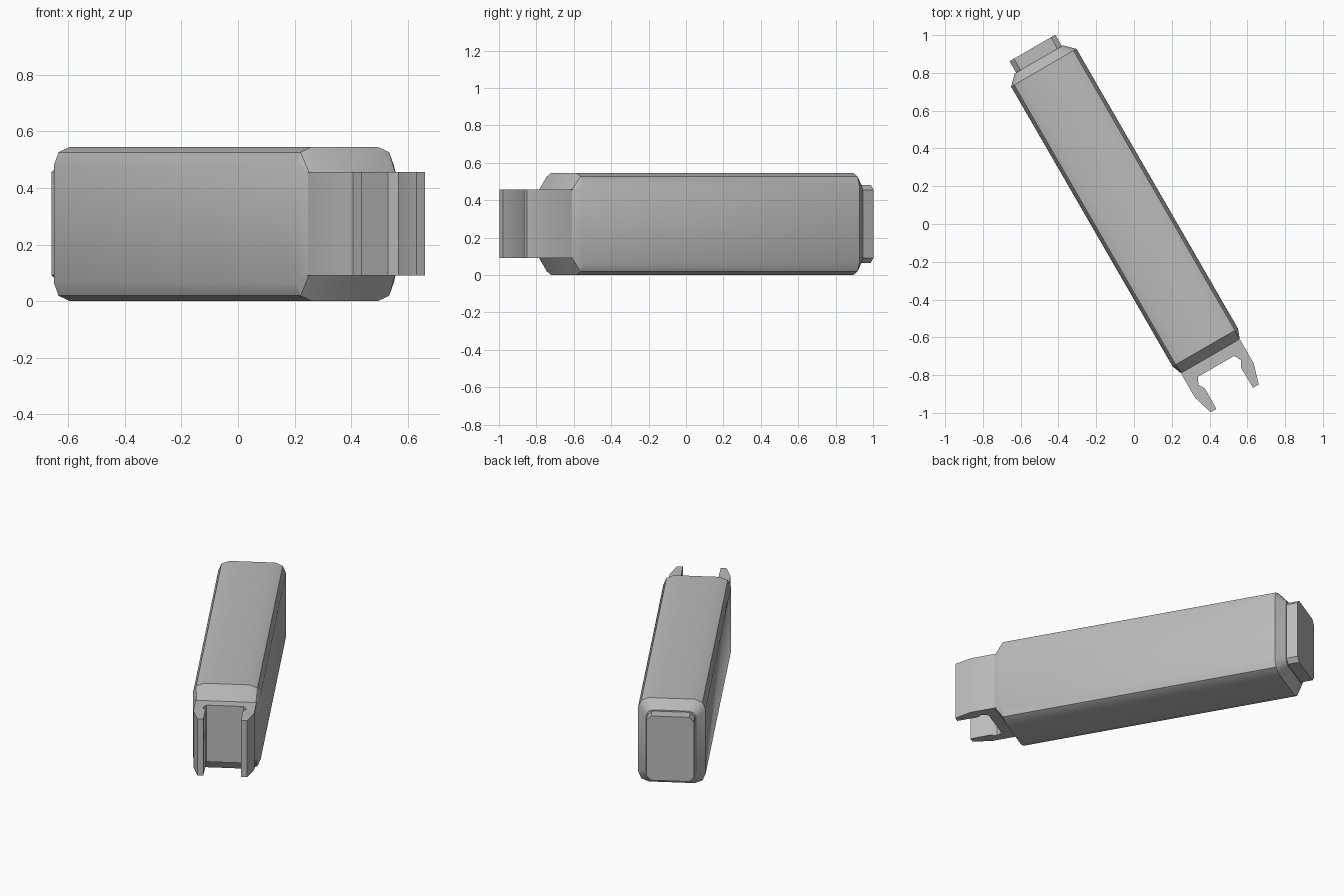
import bpy, bmesh, math
from mathutils import Matrix

old = bpy.data.objects.get("Cube")
if old:
    bpy.data.objects.remove(old, do_unlink=True)

grey = bpy.data.materials.new("mid grey")
grey.diffuse_color = (0.5, 0.5, 0.5, 1)
grey.use_nodes = True
grey.node_tree.nodes["Principled BSDF"].inputs["Base Color"].default_value = (0.5, 0.5, 0.5, 1)

# Parts are built along local x, then turned diagonally
TURN = Matrix.Rotation(math.radians(-60), 4, 'Z')


def rounded_ring(x, half, low, high, radius, segments):
    """Rounded rectangle in the plane at x."""
    points = []
    corners = [(half, high), (-half, high), (-half, low), (half, low)]
    for i, (y, z) in enumerate(corners):
        cy = y - math.copysign(radius, y)
        cz = z - radius if z == high else z + radius
        for s in range(segments + 1):
            a = math.pi / 2 * (i + s / segments)
            points.append((x, cy + radius * math.cos(a), cz + radius * math.sin(a)))
    return points


def loft(name, rings):
    """Skin matching rings into a closed solid."""
    bm = bmesh.new()
    loops = [[bm.verts.new(p) for p in ring] for ring in rings]
    for a, b in zip(loops, loops[1:]):
        for i in range(len(a)):
            j = (i + 1) % len(a)
            bm.faces.new((a[i], a[j], b[j], b[i]))
    bm.faces.new(loops[0])
    bm.faces.new(loops[-1])
    bmesh.ops.recalc_face_normals(bm, faces=bm.faces[:])
    bm.transform(TURN)
    mesh = bpy.data.meshes.new(name)
    bm.to_mesh(mesh)
    bm.free()
    mesh.materials.append(grey)
    obj = bpy.data.objects.new(name, mesh)
    bpy.context.collection.objects.link(obj)
    bpy.ops.object.select_all(action='DESELECT')
    obj.select_set(True)
    bpy.context.view_layer.objects.active = obj
    bpy.ops.object.shade_smooth_by_angle(angle=math.radians(30))
    return obj


# Long rounded body with tapered ends
loft("body", [
    rounded_ring(-1.006, 0.148, 0.055, 0.49, 0.04, 2),
    rounded_ring(-0.955, 0.2, 0, 0.545, 0.065, 2),
    rounded_ring(0.755, 0.2, 0, 0.545, 0.065, 2),
    rounded_ring(0.808, 0.18, 0.09, 0.457, 0.015, 2),
])

# Chamfered plug on the back end
loft("rear_plug", [
    rounded_ring(-0.98, 0.14, 0.065, 0.482, 0.027, 1),
    rounded_ring(-1.076, 0.14, 0.065, 0.482, 0.027, 1),
])

# Forked clip on the front end: half outline mirrored across the middle
half_fork = [(0.8, 0.18), (0.957, 0.18), (1.066, 0.147), (1.066, 0.112),
             (0.942, 0.11), (0.906, 0.13), (0.87, 0.11)]
outline = half_fork + [(x, -y) for x, y in reversed(half_fork)]
loft("front_fork", [[(x, y, z) for x, y in outline] for z in (0.09, 0.457)])
